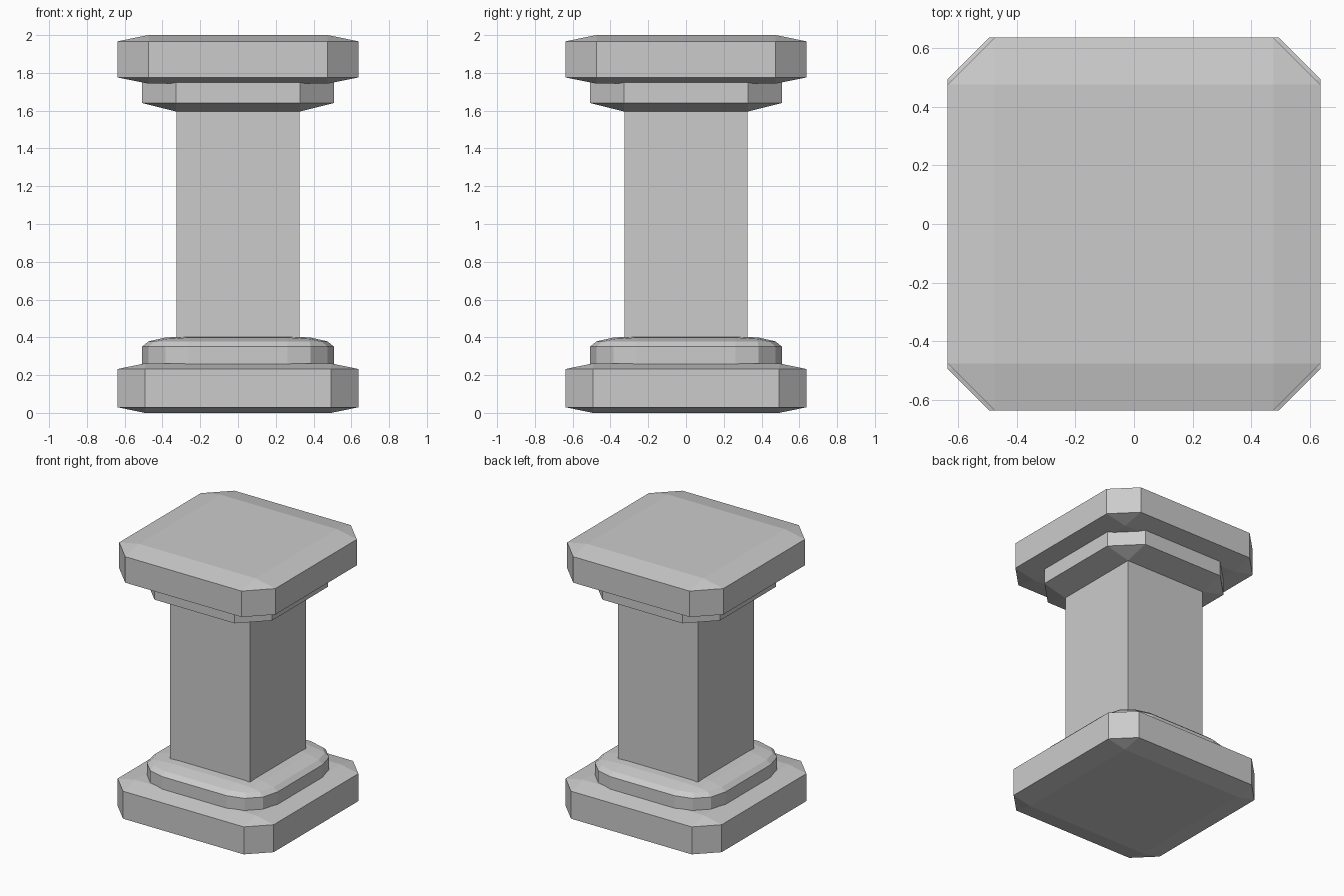
import bpy

if "Cube" in bpy.data.objects:
    bpy.data.objects.remove(bpy.data.objects["Cube"])


def block(name, half, z0, z1, inset=0.0, segments=1):
    """Square block; the bevel is made on a cube, then flattened by the object scale."""
    bpy.ops.mesh.primitive_cube_add(size=2, location=(0, 0, (z0 + z1) / 2))
    ob = bpy.context.object
    ob.name = name
    ob.scale = (half, half, (z1 - z0) / 2)
    if inset:
        bev = ob.modifiers.new("edge_bevel", 'BEVEL')
        bev.width = inset / half
        bev.segments = segments
        bev.limit_method = 'NONE'
    return ob


# Foot: chamfered plinth and rounded moulding
block("base_slab", 0.637, 0.0, 0.262, 0.144)
block("base_moulding", 0.507, 0.18, 0.406, 0.245, 3)

# Square shaft
block("shaft", 0.326, 0.36, 1.62)

# Head: chamfered collar and top slab
block("collar", 0.507, 1.595, 1.85, 0.18)
block("top_slab", 0.637, 1.743, 2.0, 0.162)
